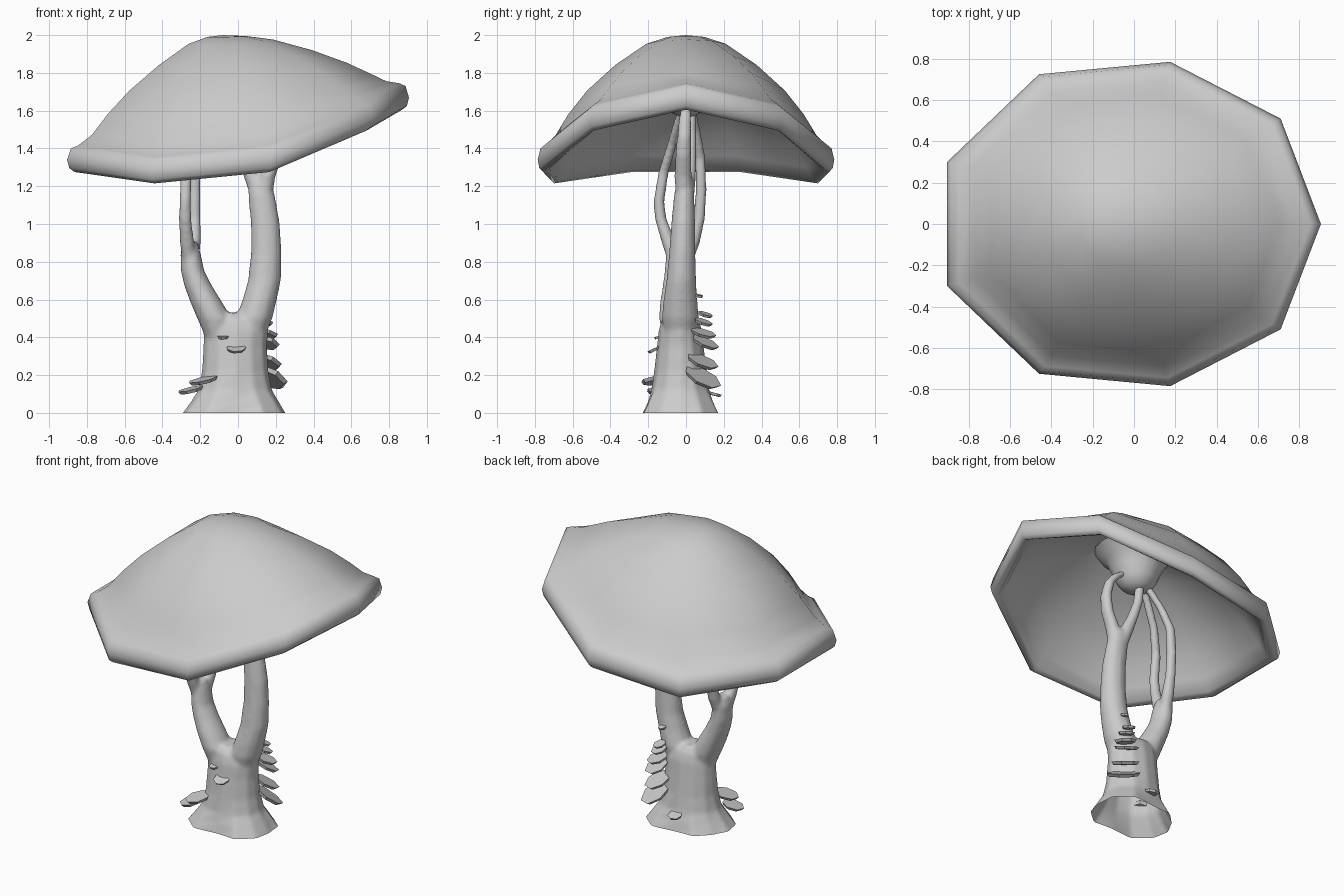
import bpy, bmesh, math
from mathutils import Matrix, Vector


def finish(name, bm, angle=60):
    bmesh.ops.recalc_face_normals(bm, faces=bm.faces[:])
    me = bpy.data.meshes.new(name)
    bm.to_mesh(me)
    bm.free()
    ob = bpy.data.objects.new(name, me)
    bpy.context.collection.objects.link(ob)
    bpy.ops.object.select_all(action='DESELECT')
    ob.select_set(True)
    bpy.context.view_layer.objects.active = ob
    bpy.ops.object.shade_smooth_by_angle(angle=math.radians(angle))
    return ob


def skin(bm, rings):
    for a, b in zip(rings, rings[1:]):
        n = max(len(a), len(b))
        for i in range(n):
            j = (i + 1) % n
            q = [a[i % len(a)], a[j % len(a)], b[j % len(b)], b[i % len(b)]]
            bm.faces.new(list(dict.fromkeys(q)))


def tube(bm, rows, sides=12, wobble=None):
    # rows: x, y, z, x radius, y radius; wobble: radius factors fading out over the first rings
    rings = []
    for k, (x, y, z, rx, ry) in enumerate(rows):
        ring = []
        for i in range(sides):
            a = 2 * math.pi * i / sides
            f = 1 + (wobble[i] - 1) * max(0, 1 - .4 * k) if wobble else 1
            ring.append(bm.verts.new((x + rx * f * math.cos(a), y + ry * f * math.sin(a), z)))
        rings.append(ring)
    skin(bm, rings)
    bm.faces.new(rings[-1])
    bm.faces.new(rings[0])


# Cap: nine-sided tilted rim, shaped by a shell profile running apex -> lip -> underside
half = [(.905, 0, 1.67), (.71, .51, 1.56), (.175, .785, 1.34), (-.46, .725, 1.28), (-.905, .30, 1.34)]
rim = half + [(x, -y, z) for x, y, z in half[:0:-1]]
APEX = Vector((-.08, 0, 2.0))
# fraction of rim radius, height fraction toward apex, height offset
profile = [(0, 1, 0), (.1, .985, 0), (.22, .93, 0), (.41, .76, 0), (.6, .555, 0), (.74, .35, .01),
           (.84, .14, .04), (.93, 0, .075), (.975, 0, .06), (1, 0, 0), (.985, 0, -.045),
           (.95, 0, -.065), (.90, 0, -.05), (.84, .03, 0), (.74, .2, 0), (.58, .38, 0),
           (.38, .56, 0), (.2, .66, 0), (0, .7, 0)]
bm = bmesh.new()
rings = []
for s, h, off in profile:
    full = s * (1 + .28 * (1 - s))     # rounder toward the sides and the right
    pts = []
    for x, y, z in (rim if s else [(-.08, 0, 1.45)]):
        sx = full if x > 0 else s
        pts.append(bm.verts.new((APEX.x + sx * (x - APEX.x), full * y, z + off + h * (2 - z))))
    rings.append(pts)
skin(bm, rings)
finish("mushroom_cap", bm, 80)

# Flared knob under the cap where the stems meet
bm = bmesh.new()
tube(bm, [(-.02, 0, z, r, r) for z, r in
          [(1.84, .26), (1.77, .185), (1.70, .15), (1.64, .125), (1.595, .09), (1.57, .04)]], 16)
finish("cap_knob", bm, 80)

# Stem: overlapping tubes fused into one smooth branching body
bm = bmesh.new()
# trunk with flared, uneven foot
tube(bm, [(-.02, -.03, -.03, .275, .205), (-.015, -.03, .06, .225, .175), (-.015, -.03, .12, .195, .155),
          (-.015, -.03, .22, .178, .14), (-.015, -.03, .35, .170, .125),
          (-.01, -.03, .44, .172, .115), (-.02, -.03, .49, .15, .10), (-.05, -.03, .53, .07, .07)],
     wobble=[1.05, 1.18, 1.22, .95, 1.08, 1.0, 1.08, 1.15, 1.2, .95, 1.17, 1.12])
# thick right stem
tube(bm, [(.05, -.03, .3, .05, .06), (.085, -.03, .5, .098, .10), (.115, -.03, .6, .092, .09),
          (.14, -.025, .7, .088, .08), (.15, -.02, .85, .082, .07), (.145, -.015, 1.0, .078, .064),
          (.125, -.01, 1.15, .072, .055), (.115, 0, 1.23, .06, .045)])
# its outer and inner branches
tube(bm, [(.13, -.01, 1.10, .045, .045), (.155, -.015, 1.25, .044, .048),
          (.2, -.015, 1.36, .037, .044), (.215, -.01, 1.46, .032, .039),
          (.19, -.005, 1.56, .031, .034), (.14, 0, 1.62, .034, .03),
          (.08, 0, 1.66, .034, .025)], 10)
tube(bm, [(.12, 0, 1.10, .04, .04), (.075, .01, 1.25, .046, .044),
          (.03, .02, 1.36, .036, .037), (-.01, .025, 1.48, .03, .032),
          (-.03, .025, 1.64, .029, .029)], 10)
# left stem
tube(bm, [(-.08, -.04, .3, .05, .06), (-.125, -.045, .5, .092, .10), (-.165, -.045, .58, .086, .095),
          (-.21, -.04, .67, .075, .085), (-.24, -.035, .75, .063, .08),
          (-.252, -.03, .85, .054, .075), (-.252, -.03, .91, .035, .05)])
# its front and back stalks
tube(bm, [(-.255, -.05, .75, .03, .03), (-.27, -.09, .9, .04, .04),
          (-.28, -.135, 1.03, .034, .032), (-.28, -.143, 1.12, .032, .03),
          (-.275, -.12, 1.27, .031, .029), (-.22, -.075, 1.42, .03, .027),
          (-.12, -.03, 1.58, .029, .025), (-.08, -.01, 1.65, .029, .025)], 10)
tube(bm, [(-.245, -.01, .75, .03, .03), (-.235, .035, .9, .04, .04),
          (-.23, .07, 1.03, .034, .032), (-.23, .08, 1.18, .032, .03),
          (-.225, .075, 1.35, .031, .029), (-.17, .055, 1.48, .03, .026),
          (-.09, .03, 1.6, .029, .025), (-.06, .02, 1.65, .029, .025)], 10)
stem = finish("branching_stem", bm)
fuse = stem.modifiers.new("fuse", 'REMESH')
fuse.mode = 'VOXEL'
fuse.voxel_size = .012
soften = stem.modifiers.new("soften", 'SMOOTH')
soften.factor = .5
soften.iterations = 8
for m in ("fuse", "soften"):
    bpy.ops.object.modifier_apply(modifier=m)
# open foot, cut flat at ground level
bm = bmesh.new()
bm.from_mesh(stem.data)
bmesh.ops.bisect_plane(bm, geom=bm.verts[:] + bm.edges[:] + bm.faces[:],
                       plane_co=(0, 0, 0), plane_no=(0, 0, 1), clear_inner=True)
bm.to_mesh(stem.data)
bm.free()
bpy.ops.object.shade_smooth_by_angle(angle=math.radians(80))

# Shelf brackets: thin tilted seven-sided plates (x, y, z, facing degrees, radius, tilt degrees)
shelves = [(.16, .085, .185, 50, .108, 35), (.145, .085, .27, 50, .09, 28), (.145, .10, .37, 55, .078, 28),
           (.145, .09, .42, 45, .07, 20), (.135, .09, .48, 55, .052, 22), (.125, .10, .52, 55, .042, 20),
           (.13, .065, .62, 60, .026, 15), (-.02, .145, .10, 95, .045, 15),
           (-.25, -.14, .12, 210, .07, 15), (-.185, -.16, .17, 215, .08, 15),
           (-.01, -.155, .34, 270, .053, 25), (-.08, -.14, .40, 265, .03, 10)]
for n, (x, y, z, face, r, tilt) in enumerate(shelves):
    bm = bmesh.new()
    m = (Matrix.Translation((x, y, z)) @ Matrix.Rotation(math.radians(face), 4, 'Z')
         @ Matrix.Rotation(math.radians(tilt), 4, 'Y'))
    bmesh.ops.create_cone(bm, cap_ends=True, segments=7, radius1=r * .85, radius2=r,
                          depth=.01 + r * .1, matrix=m)
    finish(f"shelf_bracket_{n + 1}", bm, 40)
